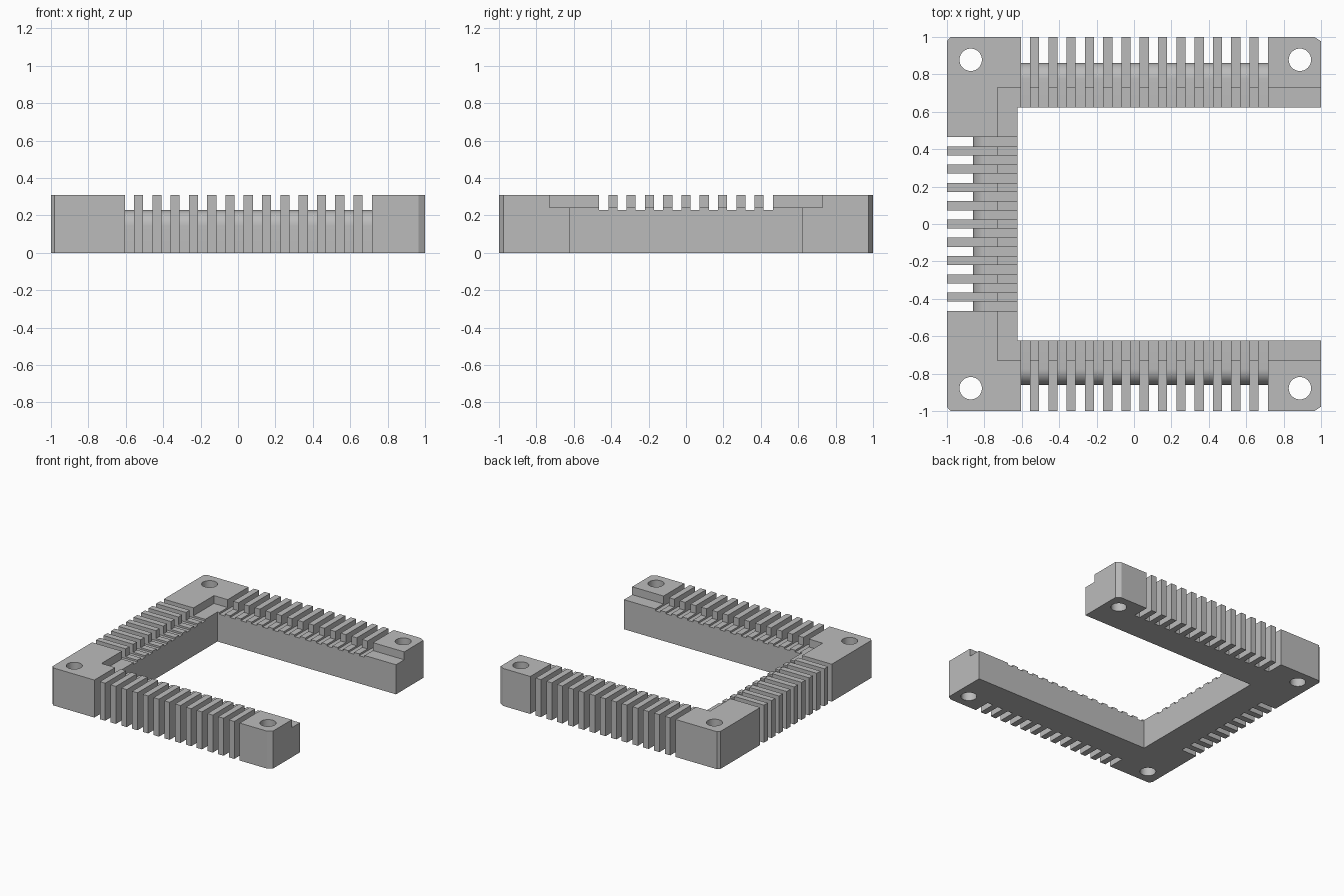
import bpy, bmesh, math
from mathutils import Vector

cube = bpy.data.objects.get("Cube")
if cube:
    bpy.data.objects.remove(cube, do_unlink=True)

HEIGHT, INNER, LEDGE = 0.308, 0.623, 0.73
LEDGE_Z, SLOT_Z = 0.243, 0.228
WALL, ROUND, PITCH = 0.86, 0.085, 0.0978


def prism(bm, points, direction):
    """Extrude a flat outline along a direction into a closed solid."""
    face = bm.faces.new([bm.verts.new(p) for p in points])
    result = bmesh.ops.extrude_face_region(bm, geom=[face], use_keep_orig=True)
    top = [v for v in result["geom"] if isinstance(v, bmesh.types.BMVert)]
    bmesh.ops.translate(bm, verts=top, vec=direction)


def make_object(name, bm):
    bmesh.ops.recalc_face_normals(bm, faces=bm.faces[:])
    mesh = bpy.data.meshes.new(name)
    bm.to_mesh(mesh)
    bm.free()
    obj = bpy.data.objects.new(name, mesh)
    bpy.context.collection.objects.link(obj)
    return obj


# U-shaped frame with clipped outer corners
half = [(INNER * -1, INNER), (1, INNER), (1, 0.977), (0.964, 1), (-0.98, 1), (-1, 0.978)]
outline = half + [(x, -y) for x, y in reversed(half)]
bm = bmesh.new()
prism(bm, [(x, y, 0) for x, y in outline], Vector((0, 0, HEIGHT)))
frame = make_object("slotted_frame", bm)

# Inner ledge, open at the free ends of the arms
bm = bmesh.new()
prism(bm, [(-LEDGE, -LEDGE, LEDGE_Z), (1.2, -LEDGE, LEDGE_Z),
           (1.2, LEDGE, LEDGE_Z), (-LEDGE, LEDGE, LEDGE_Z)], Vector((0, 0, 0.2)))
ledge_cutter = make_object("ledge_cutter", bm)

# Slot section: shallow floor rounding over into a deep outer wall
section = [(0.55, 0.5), (0.55, SLOT_Z)]
for i in range(11):
    a = math.pi / 2 * i / 10
    section.append((WALL - ROUND + ROUND * math.sin(a), SLOT_Z - ROUND + ROUND * math.cos(a)))
section += [(WALL, -0.2), (1.2, -0.2), (1.2, 0.5)]


def slots(bm, outward, along, start, count):
    for i in range(count):
        base = along * (start + i * PITCH)
        prism(bm, [base + outward * d + Vector((0, 0, z)) for d, z in section],
              along * PITCH / 2)


bm = bmesh.new()
X, Y = Vector((1, 0, 0)), Vector((0, 1, 0))
slots(bm, Y, X, -0.605, 14)
slots(bm, -Y, X, -0.605, 14)
slots(bm, -X, Y, -PITCH * 4.75, 10)
slot_cutter = make_object("slot_cutter", bm)

# Round bolt holes in the four corners
bm = bmesh.new()
for x in (-0.873, 0.887):
    for y in (-0.878, 0.878):
        ring = [math.tau * i / 32 for i in range(32)]
        prism(bm, [(x + 0.06 * math.cos(a), y + 0.06 * math.sin(a), -0.1) for a in ring],
              Vector((0, 0, 0.6)))
hole_cutter = make_object("hole_cutter", bm)

# Cut everything and bake the result
cutters = [ledge_cutter, slot_cutter, hole_cutter]
for cutter in cutters:
    cutter.hide_render = True
    mod = frame.modifiers.new(cutter.name, "BOOLEAN")
    mod.operation = "DIFFERENCE"
    mod.solver = "EXACT"
    mod.object = cutter
bpy.context.view_layer.update()
evaluated = frame.evaluated_get(bpy.context.evaluated_depsgraph_get())
baked = bpy.data.meshes.new_from_object(evaluated)
frame.modifiers.clear()
frame.data = baked
for cutter in cutters:
    bpy.data.objects.remove(cutter, do_unlink=True)

# Plain grey finish
grey = bpy.data.materials.new("plain_grey")
grey.use_nodes = True
colour = (0.5, 0.5, 0.5, 1)
grey.diffuse_color = colour
grey.node_tree.nodes["Principled BSDF"].inputs["Base Color"].default_value = colour
frame.data.materials.clear()
frame.data.materials.append(grey)

# Smooth only the holes and the rounded slot floors
bpy.ops.object.select_all(action="DESELECT")
frame.select_set(True)
bpy.context.view_layer.objects.active = frame
bpy.ops.object.shade_smooth_by_angle(angle=math.radians(20))
